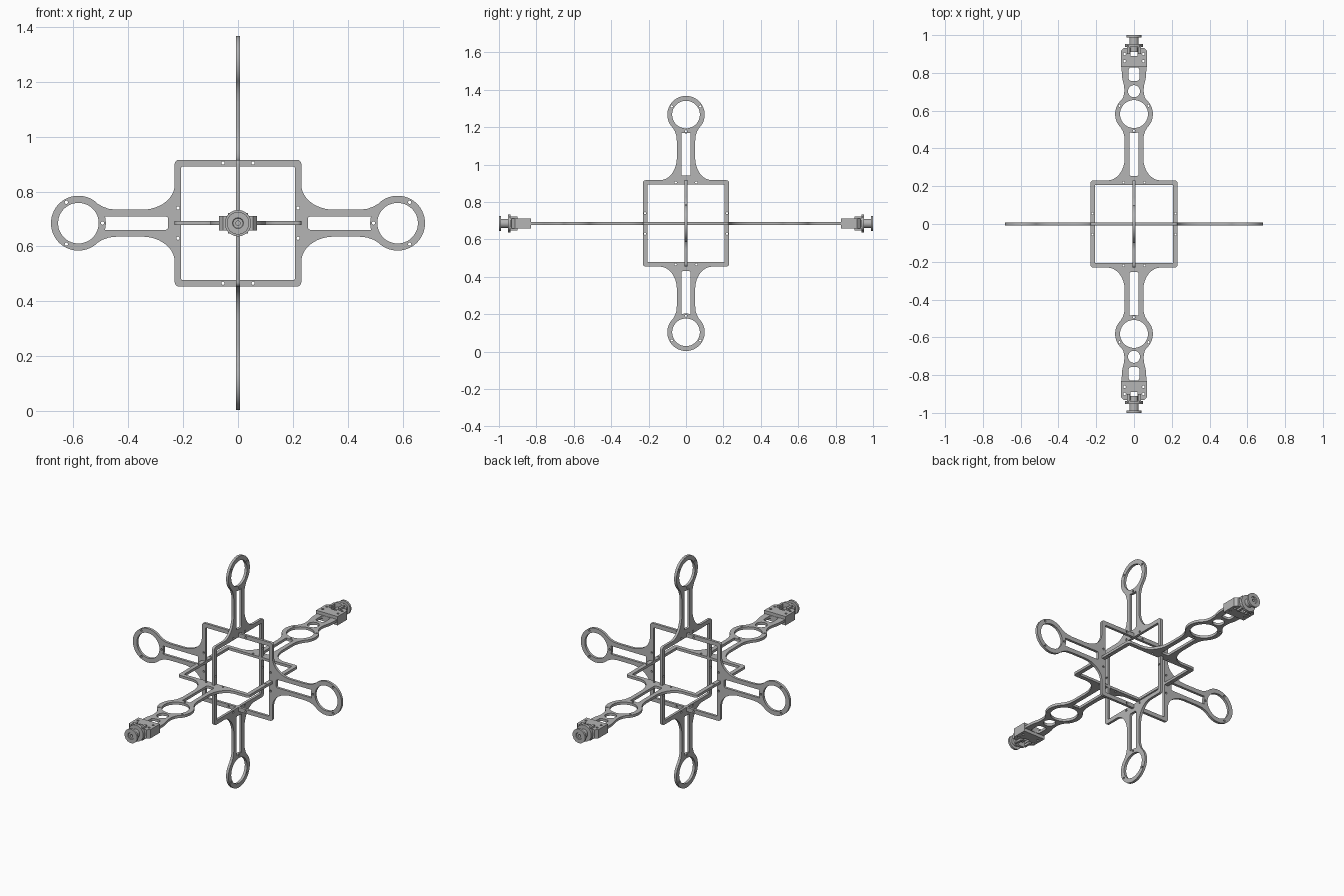
import bpy, bmesh
from math import sin, cos, pi, radians
from mathutils import Matrix, Vector

if "Cube" in bpy.data.objects:
    bpy.data.objects.remove(bpy.data.objects["Cube"])

ZC = 0.685          # height of the common centre
T = 0.0075          # half thickness of the plates
RING = 0.582        # distance of ring centres

grey = bpy.data.materials.new("plain grey")
grey.diffuse_color = (0.46, 0.46, 0.46, 1)
grey.use_nodes = True
grey.node_tree.nodes["Principled BSDF"].inputs["Base Color"].default_value = grey.diffuse_color


def finish(ob):
    ob.data.materials.clear()
    ob.data.materials.append(grey)
    bpy.ops.object.select_all(action='DESELECT')
    ob.select_set(True)
    bpy.context.view_layer.objects.active = ob
    bpy.ops.object.shade_smooth_by_angle(angle=radians(30))


def arc(cx, cy, rx, ry, a0, a1, n):
    return [(cx + rx * cos(radians(a0 + (a1 - a0) * i / n)),
             cy + ry * sin(radians(a0 + (a1 - a0) * i / n))) for i in range(n + 1)]


def circle(cx, cy, r, n=48):
    return arc(cx, cy, r, r, 0, 360, n)[:-1]


def rounded(x0, x1, h, r):
    pts = []
    for cx, cy, a in ((x1 - r, h - r, 0), (x0 + r, h - r, 90), (x0 + r, r - h, 180), (x1 - r, r - h, 270)):
        pts += arc(cx, cy, r, r, a, a + 90, 5)
    return pts


def flat_part(name, loops, half, matrix):
    """Outline plus hole loops, filled and extruded to a plate."""
    cu = bpy.data.curves.new(name, 'CURVE')
    cu.dimensions, cu.fill_mode, cu.extrude = '2D', 'BOTH', half
    for pts in loops:
        sp = cu.splines.new('POLY')
        sp.points.add(len(pts) - 1)
        for p, (x, y) in zip(sp.points, pts):
            p.co = (x, y, 0, 1)
        sp.use_cyclic_u = True
    tmp = bpy.data.objects.new(name + "_curve", cu)
    bpy.context.collection.objects.link(tmp)
    dg = bpy.context.evaluated_depsgraph_get()
    me = bpy.data.meshes.new_from_object(tmp.evaluated_get(dg))
    bpy.data.objects.remove(tmp)
    bm = bmesh.new()
    bm.from_mesh(me)
    bmesh.ops.remove_doubles(bm, verts=bm.verts, dist=1e-5)
    bm.transform(matrix)
    bmesh.ops.recalc_face_normals(bm, faces=bm.faces)
    bm.to_mesh(me)
    bm.free()
    ob = bpy.data.objects.new(name, me)
    bpy.context.collection.objects.link(ob)
    finish(ob)


def plate(name, matrix, long_arm):
    # quarter outline: frame corner, fillet, arm, ring
    q = arc(0.215, 0.215, 0.016, 0.016, 90, 0, 4)
    q += arc(0.351, 0.14, 0.12, 0.091, 180, 270, 12)
    q += [(0.44, 0.049), (0.47, 0.052), (0.493, 0.06)]
    if long_arm:
        q += arc(RING, 0, 0.1, 0.1, 135, 40, 18)
        q += [(0.672, 0.057), (0.69, 0.052), (0.71, 0.051), (0.735, 0.053),
              (0.76, 0.06), (0.785, 0.064), (0.81, 0.065), (0.85, 0.065)]
    else:
        q += arc(RING, 0, 0.1, 0.1, 135, 3, 24)
    half = q + [(u, -v) for u, v in reversed(q)]
    loops = [half + [(-u, -v) for u, v in half], rounded(-0.207, 0.207, 0.207, 0.004)]
    for s in (1, -1):
        # arm slot ending on the ring, ring opening, bolt holes
        slot = arc(0.263, 0.016, 0.008, 0.008, 90, 180, 4) + arc(0.263, -0.016, 0.008, 0.008, 180, 270, 4)
        slot += arc(RING, 0, 0.1, 0.1, 194, 166, 8)
        holes = [slot, circle(RING, 0, 0.074)]
        holes += [circle(RING + 0.088 * cos(a), 0.088 * sin(a), 0.006, 12)
                  for a in (pi, pi / 3, -pi / 3)]
        holes += [circle(0.219, v, 0.006, 12) for v in (0.055, -0.055)]
        holes += [circle(u, 0.219, 0.006, 12) for u in (0.055, -0.055)]
        if long_arm:
            holes += [circle(0.703, 0, 0.032, 32), rounded(0.758, 0.828, 0.028, 0.012)]
        loops += [[(s * u, s * v) for u, v in h] for h in holes]
    flat_part(name, loops, T, matrix)


def axes(u, v, n):
    m = Matrix((u, v, n)).transposed().to_4x4()
    return Matrix.Translation((0, 0, ZC)) @ m


X, Y, Z = Vector((1, 0, 0)), Vector((0, 1, 0)), Vector((0, 0, 1))
plate("cross_plate", axes(X, Z, -Y), False)
plate("upright_plate", axes(Z, Y, -X), False)
plate("level_plate", axes(Y, X, -Z), True)


def lathe(name, profile, matrix, n=40):
    """Revolve (radius, distance) points about the arm axis (local x)."""
    bm = bmesh.new()
    rings = [[bm.verts.new((d, r * cos(2 * pi * i / n), r * sin(2 * pi * i / n)))
              for i in range(n)] for r, d in profile]
    for a, b in zip(rings, rings[1:] + rings[:1]):
        for i in range(n):
            j = (i + 1) % n
            bm.faces.new((a[i], a[j], b[j], b[i]))
    bm.transform(matrix)
    bmesh.ops.recalc_face_normals(bm, faces=bm.faces)
    me = bpy.data.meshes.new(name)
    bm.to_mesh(me)
    bm.free()
    ob = bpy.data.objects.new(name, me)
    bpy.context.collection.objects.link(ob)
    finish(ob)


for side, s in (("front", -1), ("back", 1)):
    m = axes(s * Y, s * X, -Z)
    # clamp block with an open notch and bolt holes
    body = [(0.83, -0.07), (0.915, -0.07), (0.932, -0.055), (0.932, -0.018), (0.89, -0.018),
            (0.89, 0.018), (0.932, 0.018), (0.932, 0.055), (0.915, 0.07), (0.83, 0.07)]
    bolts = [circle(u, v, 0.007, 12) for u in (0.862, 0.9) for v in (-0.05, 0.05)]
    flat_part(side + "_clamp", [body] + bolts, 0.026, m)
    # lugs above and below the clamp
    for k in (-1, 1):
        lug = [(0.9, k * 0.022), (0.945, k * 0.022), (0.945, k * 0.036), (0.9, k * 0.036)]
        flat_part(side + "_lug", [lug], 0.038, m)
    # spool with two flanges and a hollow axle
    lathe(side + "_spool", [(0.008, 0.91), (0.022, 0.91), (0.022, 0.937), (0.048, 0.937),
                            (0.048, 0.953), (0.025, 0.953), (0.025, 0.988), (0.041, 0.988),
                            (0.041, 1.0), (0.02, 1.0), (0.018, 0.995), (0.008, 0.995)], m)
